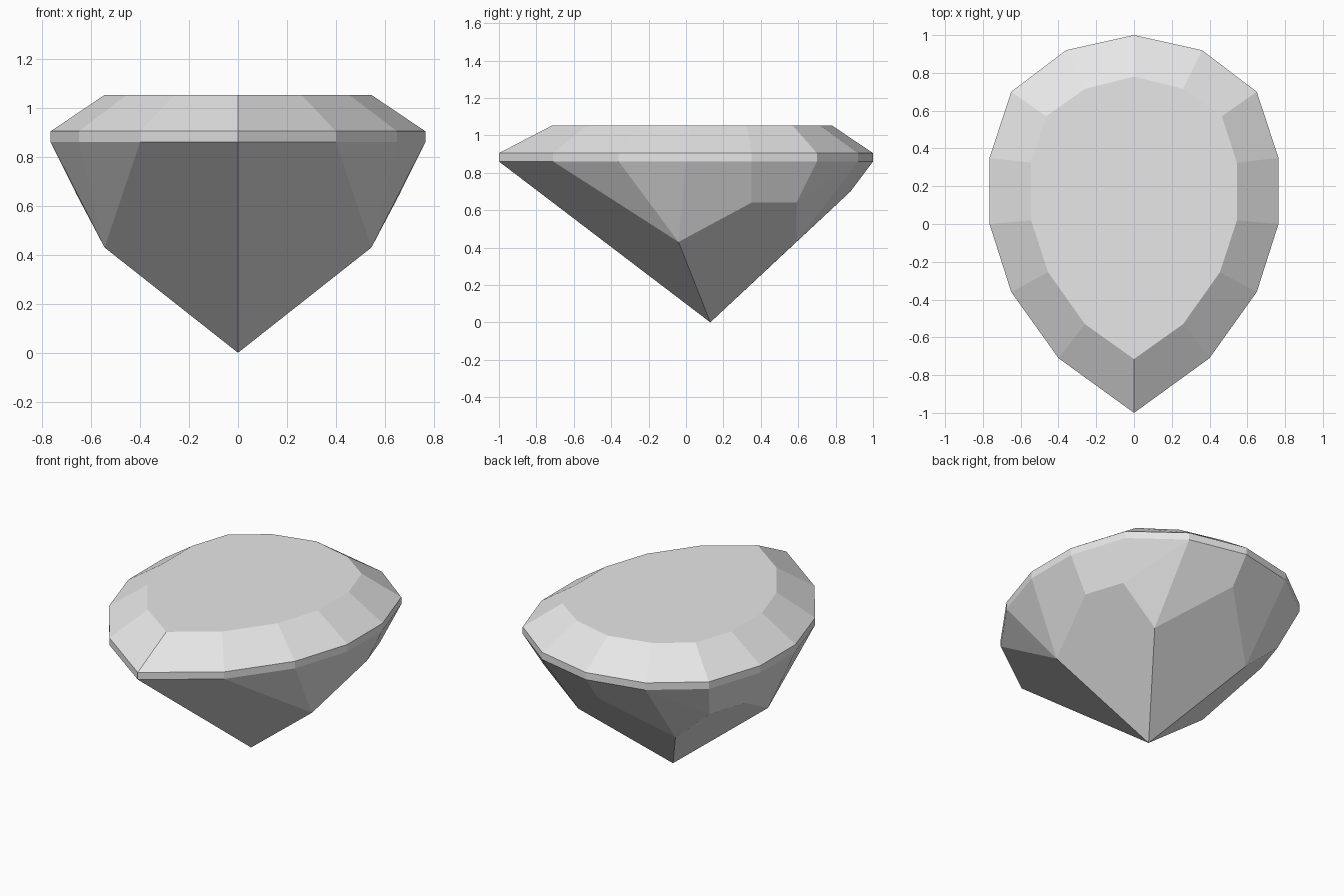
import bpy
import bmesh
import math

cube = bpy.data.objects.get("Cube")
if cube:
    bpy.data.objects.remove(cube, do_unlink=True)

# Heights of the girdle band and the table
GIRDLE_LOW, GIRDLE_HIGH, TABLE = 0.86, 0.905, 1.053

# Half outlines of the pear shape, from the round back to the pointed front
girdle = [(0, 1), (0.36, 0.92), (0.65, 0.70), (0.765, 0.35),
          (0.765, 0), (0.65, -0.36), (0.40, -0.71), (0, -1)]
table = [(0, 0.78), (0.26, 0.715), (0.465, 0.57), (0.545, 0.325),
         (0.545, 0.02), (0.455, -0.255), (0.26, -0.53), (0, -0.715)]

# Facet corners of the pavilion, down to the culet
pavilion = [(0.545, -0.04, 0.43), (0.656, 0.35, 0.64), (0.577, 0.59, 0.64),
            (0.34, 0.59, 0.43), (0, 0.88, 0.70), (0, 0.13, 0)]


def ring(outline, z):
    return [(x, y, z) for x, y in outline]


def mirrored(points):
    return points + [(-x, y, z) for x, y, z in points if x > 0]


# Cut stone: the convex solid spanned by table, girdle and pavilion corners
corners = mirrored(ring(table, TABLE) + ring(girdle, GIRDLE_HIGH)
                   + ring(girdle, GIRDLE_LOW) + pavilion)
bm = bmesh.new()
for corner in corners:
    bm.verts.new(corner)
bmesh.ops.convex_hull(bm, input=bm.verts[:])
bmesh.ops.delete(bm, geom=[v for v in bm.verts if not v.link_faces], context='VERTS')

# Merge the hull triangles into flat facets
bmesh.ops.dissolve_limit(bm, angle_limit=math.radians(2.5),
                         verts=bm.verts[:], edges=bm.edges[:])
bmesh.ops.recalc_face_normals(bm, faces=bm.faces[:])

mesh = bpy.data.meshes.new("pear_cut_gem")
bm.to_mesh(mesh)
bm.free()
gem = bpy.data.objects.new("pear_cut_gem", mesh)
bpy.context.collection.objects.link(gem)

# Pale grey stone colour
colour = (0.8, 0.8, 0.8, 1)
material = bpy.data.materials.new("pale_grey_stone")
material.use_nodes = True
material.diffuse_color = colour
material.node_tree.nodes["Principled BSDF"].inputs["Base Color"].default_value = colour
mesh.materials.append(material)
